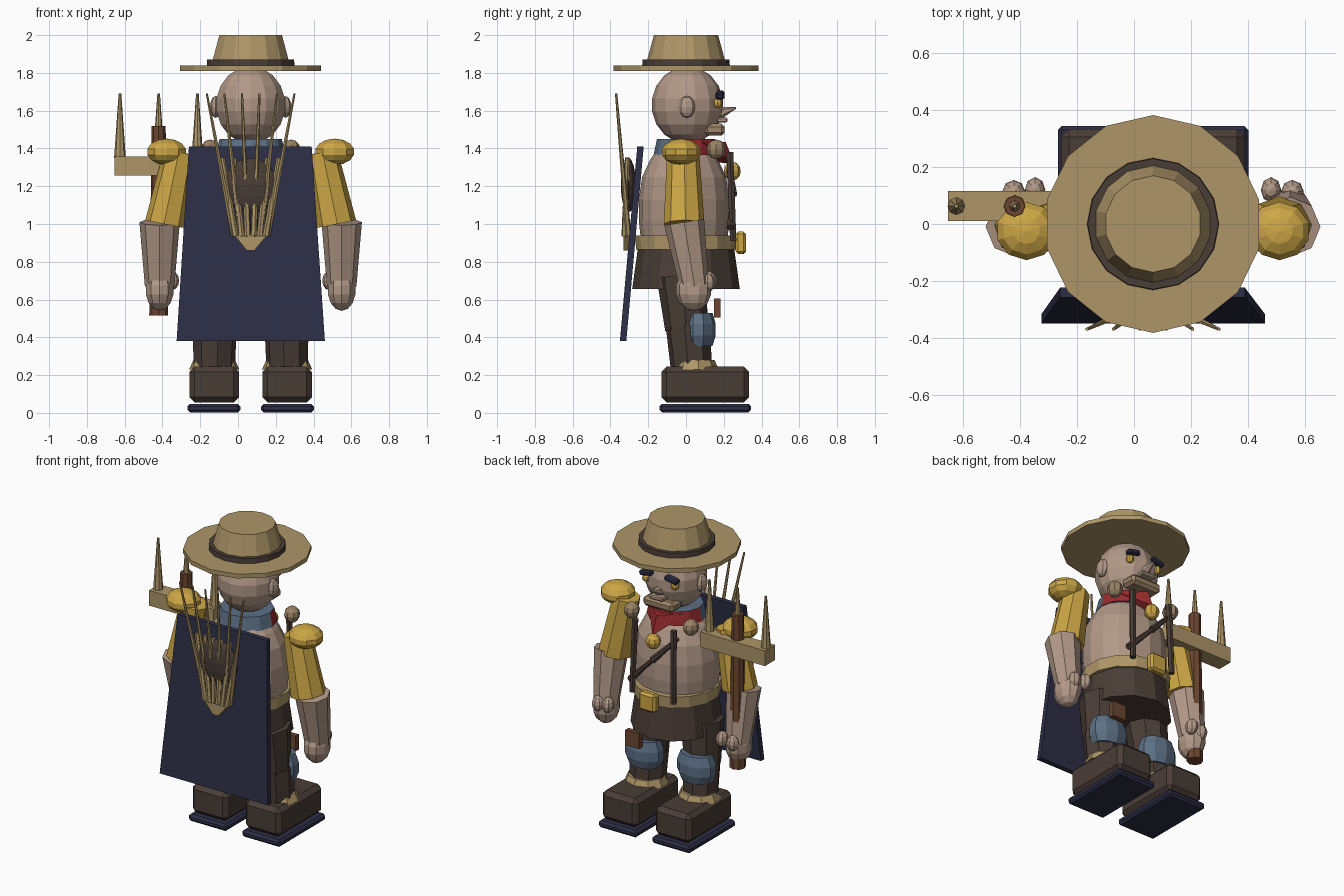
import bpy, bmesh, math
from mathutils import Vector, Matrix

cube = bpy.data.objects.get("Cube")
if cube:
    bpy.data.objects.remove(cube)

CX = 0.067  # mirror plane of the body


def material(name, *rgb):
    lin = [((c / 255 + 0.055) / 1.055) ** 2.4 for c in rgb] + [1]
    m = bpy.data.materials.new(name)
    m.use_nodes = True
    m.diffuse_color = lin
    m.node_tree.nodes["Principled BSDF"].inputs["Base Color"].default_value = lin
    return m


skin = material("skin", 178, 153, 136)
straw = material("straw", 174, 150, 104)
brown = material("dark leather", 74, 61, 54)
navy = material("navy cloth", 45, 46, 70)
gold = material("gold", 205, 167, 70)
blue = material("faded blue", 92, 112, 133)
red = material("red cloth", 150, 42, 44)
wood = material("wood", 108, 70, 48)
tan = material("tan", 156, 132, 102)


def finish(name, bm, mat):
    bmesh.ops.recalc_face_normals(bm, faces=bm.faces)
    me = bpy.data.meshes.new(name)
    bm.to_mesh(me)
    bm.free()
    me.materials.append(mat)
    ob = bpy.data.objects.new(name, me)
    bpy.context.collection.objects.link(ob)
    return ob


def ball(name, mat, loc, size, seg=10, rings=7):
    bm = bmesh.new()
    bmesh.ops.create_uvsphere(bm, u_segments=seg, v_segments=rings, radius=1)
    bmesh.ops.transform(bm, matrix=Matrix.Translation(loc) @ Matrix.Diagonal((*size, 1)), verts=bm.verts)
    return finish(name, bm, mat)


def rod(name, mat, a, b, r1, r2, seg=8):
    """Tapered cylinder from a to b."""
    a, b = Vector(a), Vector(b)
    d = b - a
    bm = bmesh.new()
    bmesh.ops.create_cone(bm, cap_ends=True, segments=seg, radius1=r1, radius2=r2, depth=d.length)
    turn = d.to_track_quat('Z', 'Y').to_matrix().to_4x4()
    bmesh.ops.transform(bm, matrix=Matrix.Translation((a + b) / 2) @ turn, verts=bm.verts)
    return finish(name, bm, mat)


def box(name, mat, loc, size, bevel=0, tilt=0):
    bm = bmesh.new()
    bmesh.ops.create_cube(bm, size=1)
    bmesh.ops.scale(bm, vec=size, verts=bm.verts)
    if bevel:
        bmesh.ops.bevel(bm, geom=bm.edges[:], offset=bevel, segments=1, affect='EDGES')
    bmesh.ops.transform(bm, matrix=Matrix.Translation(loc) @ Matrix.Rotation(tilt, 4, 'Y'), verts=bm.verts)
    return finish(name, bm, mat)


def lathe(name, mat, profile, y=0, sx=1, sy=1, seg=14, x=CX):
    """Stack of rings given as (radius, z), with capped ends."""
    bm = bmesh.new()
    rings = []
    for r, z in profile:
        angles = [math.tau * i / seg + math.pi / 2 for i in range(seg)]
        rings.append([bm.verts.new((x + r * sx * math.cos(a), y + r * sy * math.sin(a), z)) for a in angles])
    for lo, hi in zip(rings, rings[1:]):
        for i in range(seg):
            bm.faces.new((lo[i], lo[(i + 1) % seg], hi[(i + 1) % seg], hi[i]))
    bm.faces.new(rings[0])
    bm.faces.new(rings[-1])
    return finish(name, bm, mat)


def slab(name, mat, outline, thick):
    """Solid plate from an outline, thickened along +y."""
    bm = bmesh.new()
    face = bm.faces.new([bm.verts.new(p) for p in outline])
    new = bmesh.ops.extrude_face_region(bm, geom=[face])["geom"]
    bmesh.ops.translate(bm, vec=(0, thick, 0), verts=[v for v in new if isinstance(v, bmesh.types.BMVert)])
    return finish(name, bm, mat)


# Hat
lathe("hat_brim", straw, [(0.383, 1.81), (0.383, 1.838)])
lathe("hat_crown", straw, [(0.215, 1.835), (0.17, 2.0)])
lathe("hat_band", brown, [(0.232, 1.838), (0.23, 1.87)], seg=16)

# Head and face
ball("head", skin, (CX, 0.008, 1.63), (0.188, 0.19, 0.205), 14, 9)
box("jaw", tan, (CX, 0.15, 1.5), (0.22, 0.11, 0.065), 0.018)
box("upper_lip", skin, (CX, 0.165, 1.55), (0.1, 0.11, 0.026), 0.006)
rod("nose", skin, (CX, 0.17, 1.585), (CX, 0.265, 1.615), 0.035, 0.004, 6)

# Torso, belt and trousers
lathe("torso", skin, [(0.225, 0.88), (0.24, 1.02), (0.24, 1.13), (0.222, 1.25), (0.18, 1.34), (0.13, 1.41), (0.08, 1.44)],
      y=-0.01, sx=1.1, seg=16)
lathe("belt", straw, [(0.265, 0.865), (0.268, 0.94)], seg=14)
box("buckle", gold, (CX, 0.29, 0.9), (0.12, 0.055, 0.12), 0.014)
lathe("trouser_skirt", brown, [(0.285, 0.655), (0.255, 0.87)], sx=0.96, seg=12)
box("belt_pouch", wood, (0.265, 0.165, 0.555), (0.1, 0.035, 0.1))

# Neck scarf: blue behind, red in front
scarf = lathe("neck_scarf", blue, [(0.185, 1.365), (0.165, 1.45)], seg=12, sy=0.93)
scarf.data.materials.append(red)
for f in scarf.data.polygons:
    f.material_index = int(f.center.y > 0.03)
bm = bmesh.new()
tip = bm.verts.new((CX, 0.255, 1.32))
top = [bm.verts.new((CX + x, y, 1.435)) for x, y in ((-0.14, 0.09), (0, 0.21), (0.14, 0.09))]
low = bm.verts.new((CX, 0.1, 1.33))
for tri in ((tip, top[1], top[0]), (tip, top[2], top[1]), (low, top[0], top[2]),
            (tip, top[0], low), (tip, low, top[2]), (top[0], top[1], top[2])):
    bm.faces.new(tri)
finish("scarf_point", bm, red)
ball("chest_pendant", gold, (CX, 0.245, 1.28), (0.048, 0.045, 0.05), 8, 6)

# Diagonal chest strap, thicker at its knots
start, end = Vector((-0.1, 0.225, 1.33)), Vector((0.24, 0.235, 0.98))
mid = (start + end) / 2 + Vector((0, 0.02, 0))
for n, (a, b) in enumerate(((start, mid), (mid, end))):
    rod("diagonal_strap_%d" % n, brown, a, b, 0.012, 0.022, 6)

for s, side in ((-1, "right"), (1, "left")):
    def X(d):
        return CX + s * d

    # Face details
    ball(side + "_ear", skin, (X(0.185), 0.005, 1.62), (0.03, 0.045, 0.058), 8, 6)
    ball(side + "_eye", gold, (X(0.105), 0.168, 1.64), (0.025, 0.025, 0.026), 8, 6)
    box(side + "_eyebrow", navy, (X(0.092), 0.18, 1.683), (0.09, 0.045, 0.032), 0.008, s * 0.2)

    # Suspenders with knobs
    rod(side + "_suspender", brown, (X(0.14), 0.232, 1.38), (X(0.15), 0.25, 0.91), 0.021, 0.019, 6)
    ball(side + "_suspender_knob", tan, (X(0.215), 0.16, 1.395), (0.048, 0.05, 0.052), 8, 6)

    # Arms
    ball(side + "_shoulder", gold, (X(0.445), -0.025, 1.382), (0.11, 0.105, 0.07), 10, 7)
    rod(side + "_upper_arm", gold, (X(0.375), -0.015, 1.38), (X(0.452), -0.01, 1.0), 0.085, 0.108)
    rod(side + "_forearm", skin, (X(0.482), -0.01, 1.01), (X(0.482), 0.045, 0.67), 0.107, 0.078)
    ball(side + "_hand", skin, (X(0.482), 0.04, 0.65), (0.078, 0.095, 0.11), 10, 7)
    ball(side + "_thumb", skin, (X(0.415), 0.12, 0.7), (0.036, 0.045, 0.05), 8, 6)
    ball(side + "_knuckle", skin, (X(0.49), 0.115, 0.69), (0.04, 0.04, 0.05), 8, 6)

    # Legs and feet
    rod(side + "_thigh", brown, (X(0.17), -0.02, 0.72), (X(0.19), 0.0, 0.44), 0.135, 0.11)
    rod(side + "_shin", brown, (X(0.19), 0.01, 0.46), (X(0.193), 0.03, 0.22), 0.118, 0.11)
    lathe(side + "_knee_patch", blue, [(0.105, 0.355), (0.128, 0.41), (0.128, 0.47), (0.105, 0.53)],
          y=0.065, sy=0.72, seg=10, x=X(0.19))
    lathe(side + "_sock", straw, [(0.135, 0.23), (0.112, 0.28)], y=0.045, sy=0.95, seg=9, x=X(0.193))
    box(side + "_shoe", brown, (X(0.193), 0.102, 0.15), (0.262, 0.465, 0.19), 0.028)
    box(side + "_sole", navy, (X(0.195), 0.102, 0.025), (0.28, 0.485, 0.046), 0.014)

# Cape
slab("cape", navy, [(X0, y, z) for X0, y, z in
                    ((-0.325, -0.35, 0.38), (0.46, -0.35, 0.38), (0.39, -0.258, 1.41), (-0.26, -0.258, 1.41))], 0.034)

# Fan of tines carried on the cape
for i in range(6):
    t = i / 2.5 - 1
    rod("back_tine_%d" % i, straw, (CX + 0.09 * t, -0.305, 0.94), (CX + 0.232 * t, -0.37, 1.69), 0.016, 0.006, 6)
    rod("back_splint_%d" % i, straw, (CX + 0.08 * t, -0.325, 0.935), (CX + 0.15 * t, -0.31, 1.35), 0.017, 0.014, 6)
slab("fan_tip", straw, [(CX - 0.09, -0.33, 0.945), (CX - 0.02, -0.33, 0.86), (CX + 0.02, -0.33, 0.86),
                        (CX + 0.09, -0.33, 0.945)], 0.03)
ball("fan_binding", brown, (CX, -0.305, 1.205), (0.145, 0.04, 0.145), 12, 8)

# Three-pronged fork in the right hand
TX, TY = -0.42, 0.063
rod("fork_handle", wood, (TX, TY, 0.515), (TX, TY, 1.52), 0.05, 0.037)
box("fork_bar", straw, (TX, TY, 1.308), (0.47, 0.105, 0.1))
for i in (-1, 0, 1):
    rod("fork_prong_%d" % (i + 2), straw, (TX + 0.205 * i, TY, 1.35), (TX + 0.205 * i, TY, 1.69), 0.031, 0.007)
